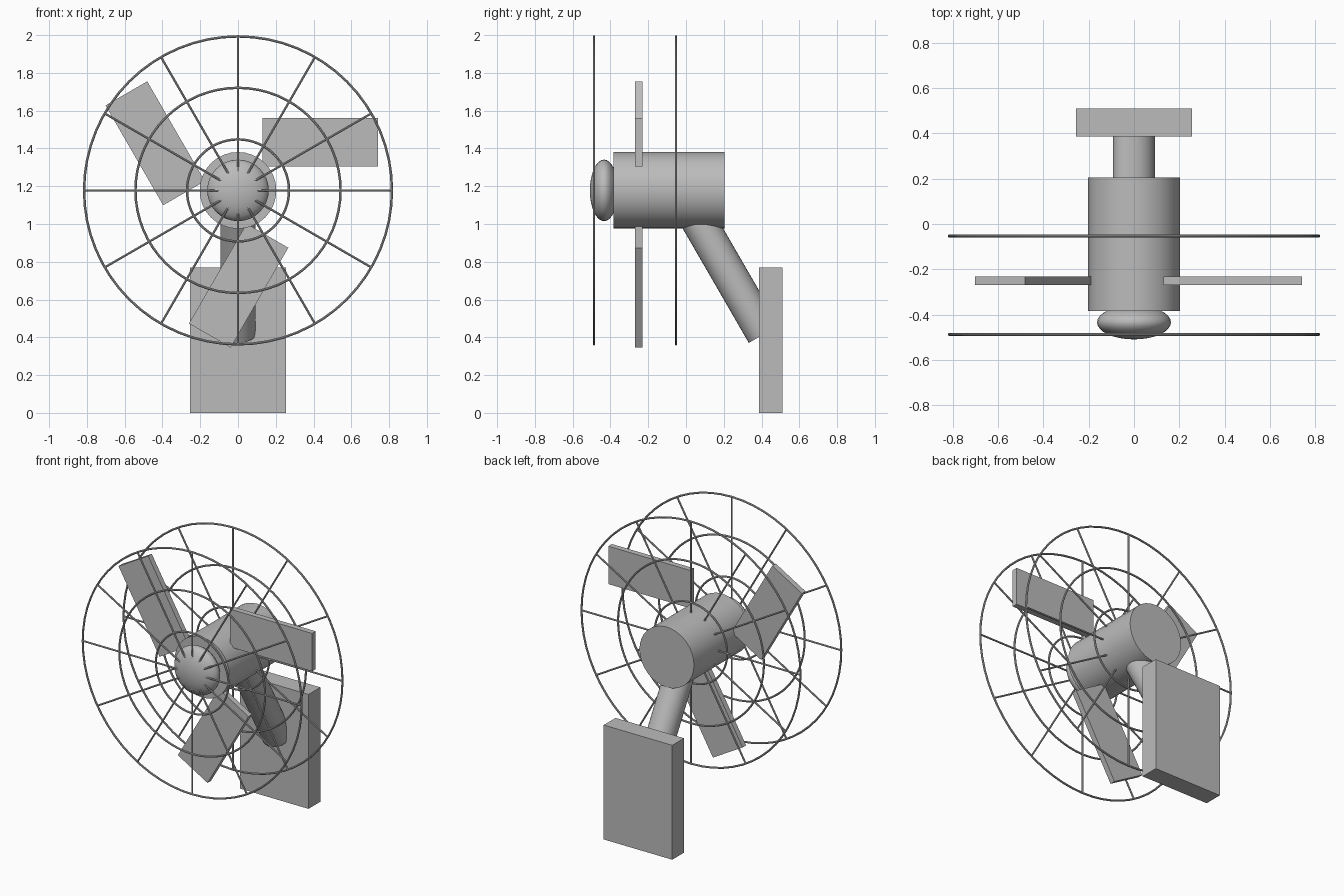
import bpy, math
from mathutils import Vector, Matrix

if "Cube" in bpy.data.objects:
    bpy.data.objects.remove(bpy.data.objects["Cube"])

HUB_Z = 1.178          # height of the fan axis
WIRE = 0.0065          # grille wire radius

grey = bpy.data.materials.new("mid grey")
grey.diffuse_color = (0.5, 0.5, 0.5, 1)
grey.use_nodes = True
grey.node_tree.nodes["Principled BSDF"].inputs["Base Color"].default_value = grey.diffuse_color


def finish(name, smooth=True):
    ob = bpy.context.object
    ob.name = name
    ob.data.materials.append(grey)
    if smooth:
        bpy.ops.object.shade_smooth_by_angle(angle=math.radians(40))
    return ob


def box(name, centre, size):
    bpy.ops.mesh.primitive_cube_add(size=1)
    ob = finish(name, False)
    ob.data.transform(Matrix.Translation(centre) @ Matrix.Diagonal((*size, 1)))
    return ob


def rod(name, a, b, radius, sides):
    a, b = Vector(a), Vector(b)
    bpy.ops.mesh.primitive_cylinder_add(
        vertices=sides, radius=radius, depth=(b - a).length,
        location=(a + b) / 2, rotation=(b - a).to_track_quat('Z', 'Y').to_euler())
    return finish(name)


# Base block and slanted arm
box("base", (0, 0.448, 0.385), (0.51, 0.125, 0.77))
rod("arm", (0, -0.027, HUB_Z), (0, 0.413, 0.417), 0.093, 32)

# Motor housing and nose cap
rod("motor_housing", (0, -0.383, HUB_Z), (0, 0.205, HUB_Z), 0.203, 32)
bpy.ops.mesh.primitive_uv_sphere_add(segments=32, ring_count=16, radius=1,
                                     location=(0, -0.434, HUB_Z),
                                     rotation=(math.pi / 2, 0, 0))
bpy.context.object.scale = (0.163, 0.163, 0.075)
finish("nose_cap")

# Three offset blades around the axis
for i in range(3):
    blade = box(f"blade_{i + 1}", (0.435, 0, 0.255), (0.61, 0.038, 0.255))
    blade.location = (0, -0.25, HUB_Z)
    blade.rotation_euler = (0, -i * math.tau / 3, 0)

# Front and rear wire grilles
for side, y in (("front", -0.487), ("rear", -0.053)):
    for n, r in enumerate((0.27, 0.543, 0.815)):
        bpy.ops.mesh.primitive_torus_add(
            major_radius=r, minor_radius=WIRE, major_segments=64, minor_segments=8,
            location=(0, y, HUB_Z), rotation=(math.pi / 2, 0, 0))
        finish(f"{side}_ring_{n + 1}")
    for k in range(12):
        a = k * math.tau / 12
        rod(f"{side}_spoke_{k + 1}", (0, y, HUB_Z),
            (0.815 * math.cos(a), y, HUB_Z + 0.815 * math.sin(a)), WIRE * 0.9, 8)
